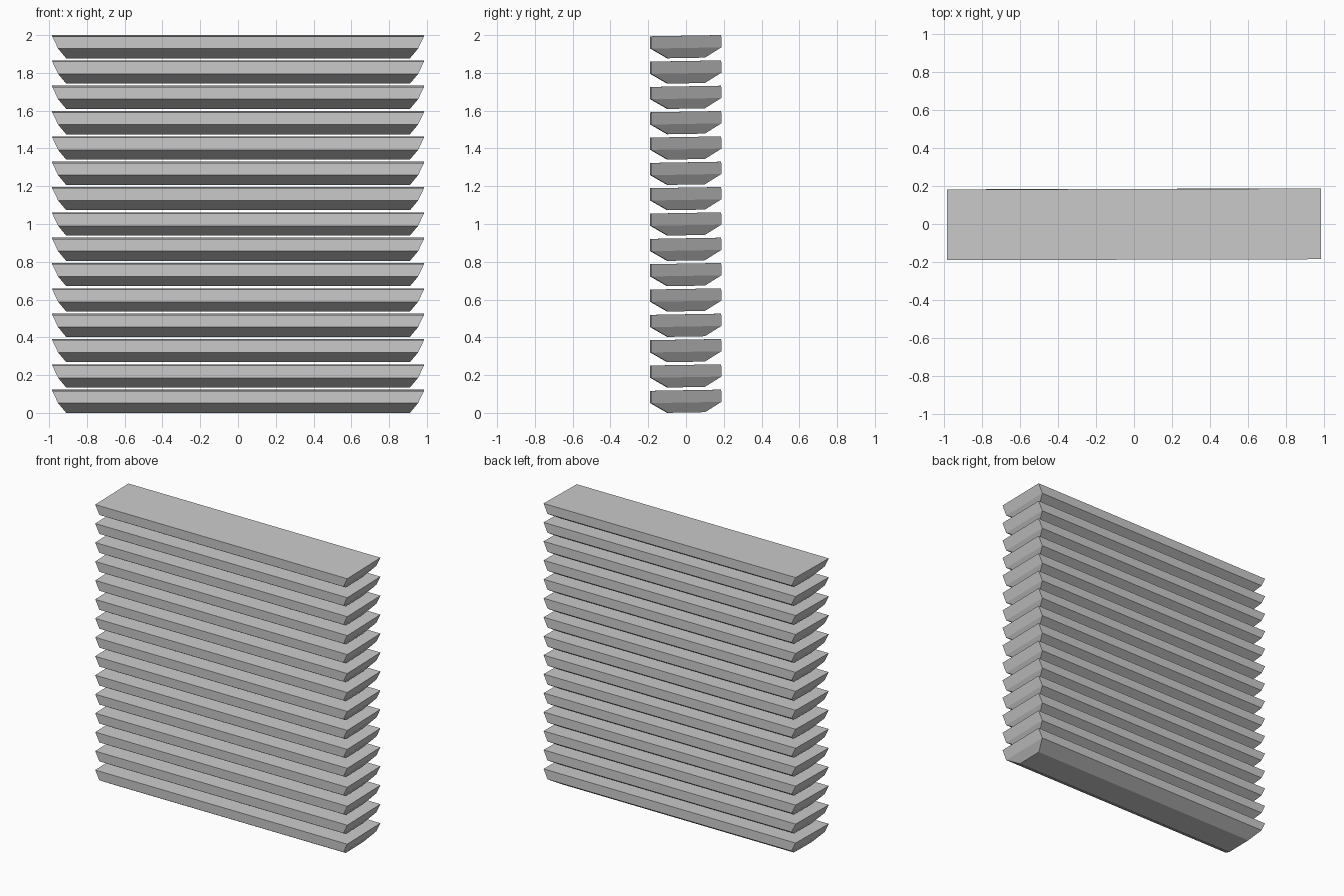
import bpy, bmesh
from math import radians

if "Cube" in bpy.data.objects:
    bpy.data.objects.remove(bpy.data.objects["Cube"])

COUNT = 15
PITCH = 1.877 / (COUNT - 1)
# half length, half depth, height of each ring of a slat
RINGS = [(0.91, 0.098, 0.0), (0.953, 0.186, 0.053), (0.984, 0.186, 0.118)]

# shared slat mesh: stacked rectangles, chamfered underneath
bm = bmesh.new()
rings = [[bm.verts.new((sx * x, sy * y, z))
          for sx, sy in ((-1, -1), (1, -1), (1, 1), (-1, 1))]
         for x, y, z in RINGS]
for low, high in zip(rings, rings[1:]):
    for i in range(4):
        j = (i + 1) % 4
        bm.faces.new((low[i], low[j], high[j], high[i]))
bm.faces.new(rings[0][::-1])
bm.faces.new(rings[-1])
bmesh.ops.recalc_face_normals(bm, faces=bm.faces)
mesh = bpy.data.meshes.new("slat")
bm.to_mesh(mesh)
bm.free()

# evenly stacked slats, very slightly tilted
for i in range(COUNT):
    slat = bpy.data.objects.new(f"slat_{i + 1:02d}", mesh)
    slat.location.z = 0.002 + i * PITCH
    slat.rotation_euler = (radians(1.0), 0, radians(0.15))
    bpy.context.collection.objects.link(slat)
